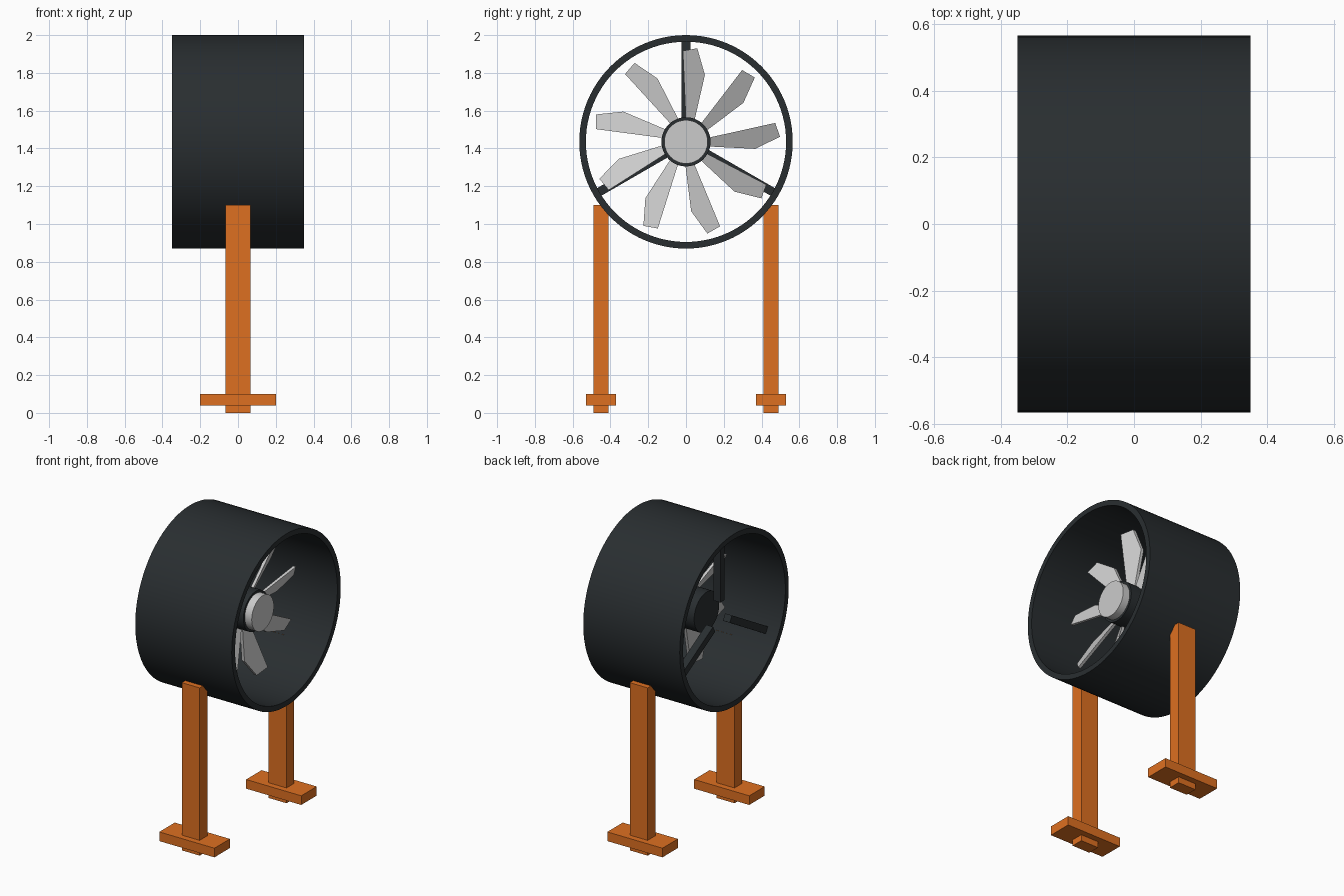
import bpy, bmesh
from math import pi, cos, sin, radians
from mathutils import Matrix, Vector

if "Cube" in bpy.data.objects:
    bpy.data.objects.remove(bpy.data.objects["Cube"])

AXIS_Z = 1.435   # height of the fan axis, which runs along x


def material(name, color):
    m = bpy.data.materials.new(name)
    m.diffuse_color = (*color, 1)
    m.use_nodes = True
    m.node_tree.nodes["Principled BSDF"].inputs["Base Color"].default_value = m.diffuse_color
    return m


dark = material("dark_metal", (0.022, 0.027, 0.03))
orange = material("orange_paint", (0.73, 0.16, 0.015))


def finish(name, bm, mat=None, smooth=False):
    bmesh.ops.recalc_face_normals(bm, faces=bm.faces)
    me = bpy.data.meshes.new(name)
    bm.to_mesh(me)
    bm.free()
    ob = bpy.data.objects.new(name, me)
    bpy.context.collection.objects.link(ob)
    if mat:
        me.materials.append(mat)
    if smooth:
        bpy.ops.object.select_all(action='DESELECT')
        ob.select_set(True)
        bpy.context.view_layer.objects.active = ob
        bpy.ops.object.shade_smooth_by_angle(angle=radians(30))
    return ob


def lathe(name, profile, mat=None, sides=64, closed=False):
    """Spin (x, radius) points around the fan axis."""
    bm = bmesh.new()
    rings = [[bm.verts.new((x, r * cos(2 * pi * i / sides), AXIS_Z + r * sin(2 * pi * i / sides)))
              for i in range(sides)] for x, r in profile]
    pairs = list(zip(rings, rings[1:]))
    if closed:
        pairs.append((rings[-1], rings[0]))
    else:
        bm.faces.new(rings[0])
        bm.faces.new(rings[-1])
    for a, b in pairs:
        for i in range(sides):
            j = (i + 1) % sides
            bm.faces.new((a[i], a[j], b[j], b[i]))
    return finish(name, bm, mat, True)


def add_box(bm, lo, hi, matrix=Matrix()):
    lo, hi = Vector(lo), Vector(hi)
    place = Matrix.Translation((lo + hi) / 2) @ Matrix.Diagonal((*(hi - lo), 1))
    bmesh.ops.create_cube(bm, size=1, matrix=matrix @ place)


def around(angle):
    """Turn a part lying along +y to an angle about the fan axis."""
    return Matrix.Translation((0, 0, AXIS_Z)) @ Matrix.Rotation(radians(angle), 4, 'X')


# Duct, motor hub and front cap
lathe("duct", [(-.35, .565), (.35, .565), (.35, .53), (-.35, .53)], dark, 96, closed=True)
lathe("motor_hub", [(-.15, .13), (.13, .13)], dark)
lathe("hub_cap", [(.12, .115), (.18, .115)])

# Three struts behind the blades
bm = bmesh.new()
for k in range(3):
    add_box(bm, (-.265, .1, -.023), (-.215, .545, .023), around(90 + 120 * k))
finish("struts", bm, dark)

# Nine pitched blades, outline as (radial, tangential)
outline = [(.11, .02), (.472, .10), (.498, .027), (.366, -.037), (.13, -.025), (.11, -.02)]
PITCH = 0.45
for k in range(9):
    bm = bmesh.new()
    m = around(40 * k)
    front, back = [[bm.verts.new(m @ Vector((.035 + PITCH * t + dx, r, t))) for r, t in outline]
                   for dx in (.01, -.01)]
    bm.faces.new(front)
    bm.faces.new(back)
    for i in range(len(outline)):
        j = (i + 1) % len(outline)
        bm.faces.new((front[i], front[j], back[j], back[i]))
    finish(f"blade_{k + 1}", bm)

# Legs and feet on both sides
for side, s in (("left", -1), ("right", 1)):
    for part, x, y0, y1, z0, z1 in (("leg", .065, .41, .49, 0, 1.1),
                                    ("foot", .2, .37, .53, .04, .10)):
        bm = bmesh.new()
        ys = sorted((s * y0, s * y1))
        add_box(bm, (-x, ys[0], z0), (x, ys[1], z1))
        finish(f"{side}_{part}", bm, orange)
